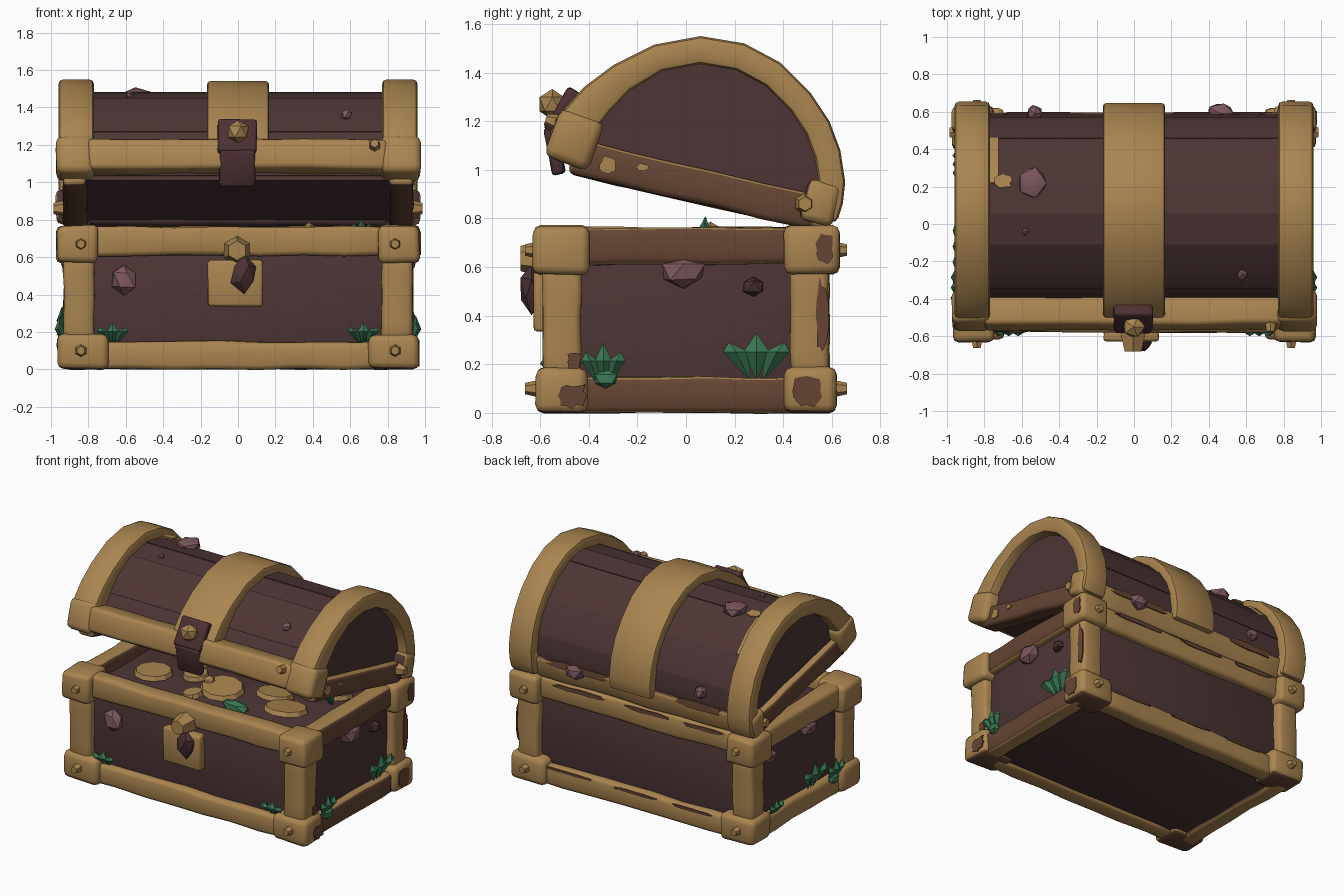
import bpy, bmesh, math, random
from mathutils import Matrix, Vector

if "Cube" in bpy.data.objects:
    bpy.data.objects.remove(bpy.data.objects["Cube"])

random.seed(4)


def material(name, rgb):
    m = bpy.data.materials.new(name)
    m.diffuse_color = (*rgb, 1)
    m.use_nodes = True
    m.node_tree.nodes["Principled BSDF"].inputs["Base Color"].default_value = m.diffuse_color
    return m


GOLD = material("aged gold", (0.40, 0.235, 0.08))
WOOD = material("dark wood", (0.075, 0.036, 0.036))
RUST = material("rust brown", (0.13, 0.06, 0.034))
MAUVE = material("mauve shell", (0.20, 0.095, 0.11))
GREEN = material("sea green", (0.043, 0.185, 0.088))
LOCK = material("plum iron", (0.072, 0.03, 0.034))


def finish(name, bm, mats, angle=35):
    bmesh.ops.recalc_face_normals(bm, faces=bm.faces)
    me = bpy.data.meshes.new(name)
    bm.to_mesh(me)
    bm.free()
    for m in mats:
        me.materials.append(m)
    me.shade_smooth()
    me.set_sharp_from_angle(angle=math.radians(angle))
    ob = bpy.data.objects.new(name, me)
    bpy.context.collection.objects.link(ob)
    return ob


def box(name, center, size, mat, tilt=0, bevel=0.025, wobble=0.006, cuts=0, rust=None, wood=None):
    """Hand-hewn block: wobbled along its longest axis, bevelled, tilted about x."""
    bm = bmesh.new()
    bmesh.ops.create_cube(bm, size=1)
    axis = max(range(3), key=lambda i: size[i])
    if cuts:
        long_edges = [e for e in bm.edges
                      if abs(e.verts[0].co[axis] - e.verts[1].co[axis]) > 0.5]
        bmesh.ops.subdivide_edges(bm, edges=long_edges, cuts=cuts)
    for v in bm.verts:
        v.co = Vector([v.co[i] * size[i] + random.uniform(-wobble, wobble) for i in range(3)])
    bm.normal_update()
    sharp = [e for e in bm.edges if e.calc_face_angle(0) > 0.7]
    if bevel:
        bmesh.ops.bevel(bm, geom=sharp, offset=bevel, segments=2, profile=0.5, affect='EDGES')
    bm.normal_update()
    for f in bm.faces:
        if rust and rust(f.normal):
            f.material_index = 1
        if wood and wood(f.normal):
            f.material_index = 2
    bm.transform(Matrix.Translation(center) @ Matrix.Rotation(tilt, 4, 'X'))
    return finish(name, bm, [mat, RUST, WOOD], 50)


def rock(name, loc, size, mat, wobble=0.15, sub=1):
    bm = bmesh.new()
    bmesh.ops.create_icosphere(bm, subdivisions=sub, radius=0.5)
    for v in bm.verts:
        k = 1 + random.uniform(-wobble, wobble)
        v.co = Vector([v.co[i] * size[i] * k + loc[i] for i in range(3)])
    return finish(name, bm, [mat], 30)


def rivet(loc, direction, r=0.036, name="rivet", depth=1.6):
    """Six-sided domed stud."""
    bm = bmesh.new()
    bmesh.ops.create_cone(bm, cap_ends=True, segments=6, radius1=r, radius2=r * 0.65, depth=r * depth)
    rot = Vector(direction).to_track_quat('Z', 'Y').to_matrix().to_4x4()
    bm.transform(Matrix.Translation(loc) @ rot)
    finish(name, bm, [GOLD], 30)


def stain(loc, direction, width, height, mat=RUST):
    """Thin ragged plate of worn paint lying on a face."""
    bm = bmesh.new()
    ring = []
    for k in range(16):
        a, r = k * math.tau / 16, random.uniform(0.75, 1.1)
        c, s = math.cos(a), math.sin(a)
        q = r / max(abs(c), abs(s)) ** 0.6
        ring.append(bm.verts.new((c * q * width / 2, s * q * height / 2, 0)))
    new = bmesh.ops.extrude_face_region(bm, geom=[bm.faces.new(ring)])["geom"]
    bmesh.ops.translate(bm, vec=(0, 0, 0.008), verts=[v for v in new if isinstance(v, bmesh.types.BMVert)])
    rot = Vector(direction).to_track_quat('Z', 'Y').to_matrix().to_4x4()
    bm.transform(Matrix.Translation(loc) @ rot)
    finish("worn_paint", bm, [mat], 30)


# lid outline, front to back, in y and z
ARC = [(-0.55, 1.06), (-0.545, 1.15), (-0.50, 1.25), (-0.42, 1.34), (-0.30, 1.43), (-0.13, 1.515),
       (0.06, 1.55), (0.24, 1.52), (0.39, 1.44), (0.51, 1.32), (0.59, 1.20), (0.635, 1.08),
       (0.655, 0.95), (0.645, 0.86), (0.62, 0.78)]
MID = Vector((0.05, 0.91))
FLATTER = (0.05, 0.06, 0.06, 0.05, 0.02)  # inner layers are flatter at the front


def arc_point(i, scale):
    if scale < 0.95 and i < len(FLATTER):
        scale -= FLATTER[i]
    return MID + (Vector(ARC[i]) - MID) * scale


def arch(name, x0, x1, outer, inner, mat, first=0, last=len(ARC) - 1, bevel=0.0):
    """Curved strip following the lid outline between two scales."""
    bm = bmesh.new()
    rows = []
    for i in range(first, last + 1):
        o, n = arc_point(i, outer), arc_point(i, inner)
        rows.append([bm.verts.new(c) for c in
                     ((x0, *o), (x1, *o), (x1, *n), (x0, *n))])
    for a, b in zip(rows, rows[1:]):
        for k in range(4):
            bm.faces.new((a[k], a[(k + 1) % 4], b[(k + 1) % 4], b[k]))
    bm.faces.new(rows[0])
    bm.faces.new(rows[-1][::-1])
    if bevel:
        bmesh.ops.recalc_face_normals(bm, faces=bm.faces)
        sharp = [e for e in bm.edges if e.calc_face_angle(0) > 0.9]
        bmesh.ops.bevel(bm, geom=sharp, offset=bevel, segments=2, profile=0.5, affect='EDGES')
    return finish(name, bm, [mat], 40)


# ---- base ----
box("base_body", (0, 0, 0.345), (1.76, 1.06, 0.65), WOOD, bevel=0.01, wobble=0)
for s in (-1, 1):
    for z, h in ((0.075, 0.145), (0.685, 0.155)):
        box("long_rail", (0, s * 0.515, z), (1.6, 0.125, h), GOLD, cuts=6)
        box("side_rail", (s * 0.865, 0, z), (0.13, 1.0, h), GOLD, cuts=4,
            rust=lambda n: n.x > 0.5)
    for t in (-1, 1):
        box("corner_post", (s * 0.85, t * 0.51, 0.385), (0.165, 0.155, 0.5), GOLD, cuts=3)
        box("bottom_corner", (s * 0.83, t * 0.51, 0.094), (0.27, 0.215, 0.186), GOLD, bevel=0.035,
            rust=lambda n: n.z < -0.7)
        box("top_corner", (s * 0.86, t * 0.515, 0.67), (0.22, 0.23, 0.2), GOLD, bevel=0.03)
        for z in (0.10, 0.67):
            rivet((s * 0.84, t * 0.633, z), (0, t, 0))
# worn paint on the corners and rails
stain((0.963, -0.47, 0.07), (1, 0, 0), 0.12, 0.10)
stain((0.963, 0.50, 0.09), (1, 0, 0), 0.13, 0.13)
stain((0.97, 0.57, 0.67), (1, 0, 0), 0.07, 0.13)
stain((0.93, -0.46, 0.21), (1, 0, 0), 0.06, 0.07)
stain((0.93, 0.56, 0.4), (1, 0, 0), 0.05, 0.3)
for x, w in ((-0.55, 0.3), (-0.1, 0.35), (0.45, 0.4)):
    stain((x, 0.578, 0.735), (0, 1, 0), w, 0.03)
    stain((x + 0.1, 0.578, 0.13), (0, 1, 0), w, 0.02)

# ---- lid ----
TILT = math.radians(-13)
PLANKS = [(0, 3), (3, 5), (5, 6), (6, 7), (7, 9), (9, 11), (11, 14)]
for k, (a, b) in enumerate(PLANKS):
    arch("lid_plank", -0.88, 0.88, 0.885 + 0.008 * (k % 2), 0.81, WOOD, a, b)
box("lid_underside", (0, 0.03, 0.925), (1.68, 0.98, 0.05), WOOD, TILT, 0, 0)
arch("lid_center_band", -0.165, 0.165, 0.985, 0.84, GOLD, 1, 13, 0.015)
arch("worn_patch", -0.77, -0.725, 0.905, 0.88, GOLD, 7, 9)
stain((-0.70, 0.23, 1.468), (0, 0.2, 1), 0.09, 0.08, GOLD)
for s in (-1, 1):
    arch("lid_end_band", *sorted((s * 0.77, s * 0.96)), 1.0, 0.82, GOLD, bevel=0.025)
    # end wall
    bm = bmesh.new()
    ring = [bm.verts.new((s * 0.89, *arc_point(i, 0.86))) for i in range(len(ARC))]
    wall = bm.faces.new(ring)
    new = bmesh.ops.extrude_face_region(bm, geom=[wall])["geom"]
    bmesh.ops.translate(bm, vec=(-s * 0.06, 0, 0),
                        verts=[v for v in new if isinstance(v, bmesh.types.BMVert)])
    finish("lid_end_wall", bm, [WOOD])
    box("lid_side_rail", (s * 0.87, 0.03, 0.94), (0.13, 1.02, 0.145), GOLD, TILT, cuts=4,
        rust=lambda n: n.x * s > 0.5 or n.z < -0.7, wood=lambda n: n.x * s < -0.5)
    box("lid_front_corner", (s * 0.87, -0.46, 1.125), (0.21, 0.19, 0.21), GOLD, TILT * 1.6, 0.035)
    box("lid_back_corner", (s * 0.87, 0.55, 0.865), (0.205, 0.14, 0.17), GOLD, TILT, 0.03,
        wood=lambda n: n.y < -0.5)
    rivet((s * 0.96, 0.49, 0.86), (s, 0, 0), 0.045, depth=1.2)
rivet((0.73, -0.55, 1.2), (0, -1, 0.3), 0.036)
stain((0.935, -0.18, 1.01), (1, 0, 0), 0.05, 0.03, GOLD)
stain((0.935, -0.32, 1.02), (1, 0, 0), 0.07, 0.07, GOLD)
box("lid_front_rail", (0, -0.465, 1.135), (1.6, 0.18, 0.165), GOLD, TILT, cuts=6,
    wood=lambda n: n.y > 0.5)
# back rail: gold outside, bare wood inside, worn along the top
box("lid_back_rail", (0, 0.53, 0.845), (1.6, 0.11, 0.165), GOLD, TILT, cuts=6,
    rust=lambda n: n.z > 0.5, wood=lambda n: n.y < -0.3 or n.z < -0.8)
for x, w in ((-0.5, 0.4), (0.45, 0.5)):
    stain((x, 0.588, 0.895), (0, 1, 0.1), w, 0.055)

# ---- clasp and lock ----
box("clasp_plate", (-0.005, -0.50, 1.235), (0.21, 0.08, 0.2), LOCK, math.radians(-32), 0.015)
box("clasp_tongue", (-0.005, -0.54, 1.08), (0.19, 0.055, 0.2), LOCK, math.radians(12), 0.015)
rock("clasp_knob", (0, -0.55, 1.27), (0.13, 0.12, 0.13), GOLD, 0.05)
box("lock_plate", (-0.015, -0.592, 0.46), (0.29, 0.07, 0.25), GOLD, bevel=0.015)
rivet((-0.005, -0.625, 0.635), (0, -1, 0), 0.08, "lock_knob", 1.4)
rock("lock_bolt", (0.035, -0.635, 0.51), (0.15, 0.1, 0.19), LOCK)

# ---- treasure ----
COINS = [(-0.55, -0.17, 0.13), (-0.3, -0.05, 0.09), (-0.04, -0.12, 0.15), (0.29, 0.01, 0.13),
         (0.48, -0.14, 0.15), (-0.45, 0.2, 0.14), (0.1, 0.25, 0.13), (0.6, 0.25, 0.12), (-0.15, -0.3, 0.07)]
for x, y, r in COINS:
    bm = bmesh.new()
    bmesh.ops.create_cone(bm, cap_ends=True, segments=10, radius1=r, radius2=r * 0.9, depth=0.03)
    tip = Matrix.Rotation(random.uniform(-0.15, 0.15), 4, 'X') @ \
        Matrix.Rotation(random.uniform(-0.15, 0.15), 4, 'Y')
    bm.transform(Matrix.Translation((x, y, 0.70)) @ tip)
    finish("coin", bm, [GOLD], 30)
rock("gold_nugget", (-0.14, -0.12, 0.73), (0.07, 0.07, 0.06), GOLD)
rock("gold_nugget", (0.38, 0.1, 0.75), (0.07, 0.07, 0.07), GOLD)
rock("green_gem", (0.19, -0.30, 0.70), (0.22, 0.1, 0.08), GREEN)

# ---- shells ----
for loc, size in [((-0.61, -0.54, 0.48), (0.15, 0.11, 0.17)), ((-0.55, 0.22, 1.46), (0.17, 0.19, 0.1)),
                  ((0.9, -0.01, 0.58), (0.12, 0.2, 0.14)), ((0.58, -0.27, 1.36), (0.06, 0.07, 0.06)),
                  ((0.46, 0.59, 0.88), (0.15, 0.12, 0.11)), ((-0.53, 0.59, 1.0), (0.09, 0.1, 0.09)),
                  ((-0.9, -0.1, 0.58), (0.12, 0.16, 0.12)), ((-0.9, 0.33, 0.54), (0.1, 0.11, 0.1)),
                  ((-0.58, -0.04, 1.465), (0.04, 0.04, 0.04))]:
    rock("shell", loc, size, MAUVE)
rock("dark_shell", (0.89, 0.28, 0.52), (0.08, 0.1, 0.09), LOCK)


def weed(loc, out, spread, height):
    """Tuft of broad kinked leaves fanning out of a wall."""
    out = Vector(out)
    side = Vector((-out.y, out.x, 0))
    bm = bmesh.new()
    for k in (-1, 0, 1):
        root = Vector(loc) + side * k * spread * 0.12
        mid = root + side * k * spread * 0.3 + out * 0.05 + Vector((0, 0, height * 0.6))
        tip = root + side * k * spread * 0.45 + out * 0.04 + Vector((0, 0, height * (1 - 0.2 * abs(k))))
        wide = side * spread * 0.27
        pts = [bm.verts.new(p) for p in (root, mid + wide, tip, mid - wide, mid + out * 0.02)]
        back = bm.verts.new(mid - out * 0.03)
        for a in range(4):
            b = (a + 1) % 4
            bm.faces.new((pts[a], pts[b], pts[4]))
            bm.faces.new((pts[b], pts[a], back))
    finish("sea_weed", bm, [GREEN], 20)


# ---- weeds ----
for s in (-1, 1):
    weed((s * 0.91, -0.34, 0.10), (s, 0, 0), 0.13, 0.19)
    weed((s * 0.67, -0.53, 0.13), (0, -1, 0), 0.12, 0.12)
weed((0.89, 0.29, 0.13), (1, 0, 0), 0.2, 0.2)
weed((-0.9, -0.12, 0.14), (-1, 0, 0), 0.2, 0.2)
weed((-0.9, 0.32, 0.11), (-1, 0, 0), 0.11, 0.13)
weed((0.66, 0.12, 0.67), (0, -1, 0), 0.08, 0.14)
for s in (-1, 1):
    rock("weed_bulb", (s * 0.94, -0.33, 0.14), (0.07, 0.1, 0.08), GREEN, 0.08)
